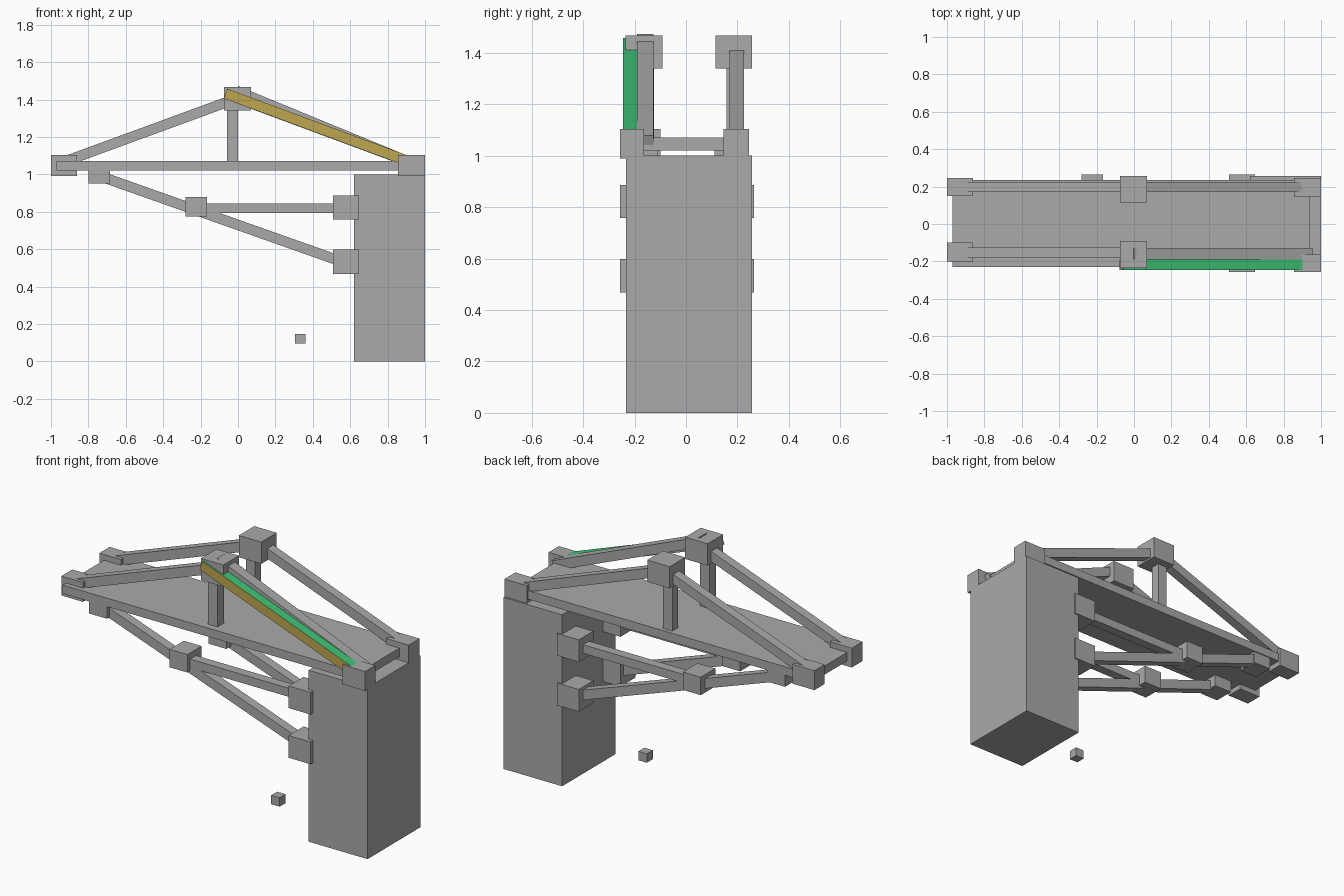
import bpy, math
from mathutils import Vector

if "Cube" in bpy.data.objects:
    bpy.data.objects.remove(bpy.data.objects["Cube"])


def material(name, rgb):
    m = bpy.data.materials.new(name)
    m.diffuse_color = (*rgb, 1)
    m.use_nodes = True
    m.node_tree.nodes["Principled BSDF"].inputs["Base Color"].default_value = m.diffuse_color
    return m


GREY = material("stone_grey", (0.40, 0.40, 0.40))
GOLD = material("gold", (0.515, 0.381, 0.08))
GREEN = material("green", (0.051, 0.552, 0.181))


def prism(name, profile, y0, y1):
    """Extrude a four-point x/z profile along y."""
    verts = [(x, y, z) for y in (y0, y1) for x, z in profile]
    faces = [(0, 1, 2, 3), (7, 6, 5, 4)] + [
        (i, i + 4, (i + 1) % 4 + 4, (i + 1) % 4) for i in range(4)]
    me = bpy.data.meshes.new(name)
    me.from_pydata(verts, [], faces)
    me.materials.append(GREY)
    ob = bpy.data.objects.new(name, me)
    bpy.context.collection.objects.link(ob)
    return ob


def box(name, x0, x1, y0, y1, z0, z1):
    return prism(name, [(x0, z0), (x1, z0), (x1, z1), (x0, z1)], y0, y1)


def beam(name, a, b, y0, y1, t=0.055):
    """Square-ended beam between two x/z points."""
    a, b = Vector(a), Vector(b)
    d = (b - a).normalized()
    n = Vector((-d.y, d.x)) * t / 2
    return prism(name, [a - n, b - n, b + n, a + n], y0, y1)


# Pillar, deck and small loose block
box("pillar", 0.62, 1.0, -0.234, 0.256, 0, 1.0)
box("deck", -0.97, 0.94, -0.23, 0.235, 1.02, 1.07)
box("loose_block", 0.305, 0.36, -0.13, -0.075, 0.095, 0.147)

# Upper trusses: joints, post and left rafter on each side
for side, left, right, apex, post, rafter in (
        ("front", (-0.20, -0.10), (-0.257, -0.163), (-0.235, -0.092),
         (-0.19, -0.13), (-0.18, -0.125)),
        ("back", (0.15, 0.245), (0.145, 0.245), (0.115, 0.257),
         (0.158, 0.212), (0.17, 0.225))):
    box(side + "_left_joint", -1.0, -0.86, *left, 0.99, 1.103)
    box(side + "_right_joint", 0.855, 1.0, *right, 0.99, 1.103)
    box(side + "_apex_joint", -0.075, 0.07, *apex, 1.34, 1.467)
    box(side + "_post", -0.06, 0.0, *post, 1.05, 1.37)
    beam(side + "_left_rafter", (-0.95, 1.06), (-0.03, 1.397), *rafter)

# Right rafters
beam("back_right_rafter", (0.02, 1.398), (0.90, 1.072), 0.17, 0.225)
beam("front_right_rafter", (-0.01, 1.447), (0.945, 1.054), -0.19, -0.127)

# Painted outer rafter: gold front, green top, grey elsewhere
painted = beam("painted_rafter", (-0.067, 1.432), (0.895, 1.076), -0.245, -0.19)
painted.data.materials.append(GOLD)
painted.data.materials.append(GREEN)
for p in painted.data.polygons:
    if p.normal.y < -0.9:
        p.material_index = 1
    elif p.normal.z > 0.7:
        p.material_index = 2

# Lower braces: joints, sloping strut and level strut on each side
for side, hanger, mid, wall, strut in (
        ("front", (-0.23, -0.11), (-0.23, -0.10), (-0.257, -0.12), (-0.205, -0.15)),
        ("back", (0.11, 0.23), (0.13, 0.264), (0.13, 0.264), (0.17, 0.225))):
    box(side + "_hanger_joint", -0.80, -0.685, *hanger, 0.95, 1.03)
    box(side + "_middle_joint", -0.28, -0.165, *mid, 0.775, 0.88)
    box(side + "_upper_wall_joint", 0.507, 0.648, *wall, 0.758, 0.887)
    box(side + "_lower_wall_joint", 0.507, 0.648, *wall, 0.468, 0.598)
    beam(side + "_sloping_strut", (-0.74, 0.991), (0.57, 0.528), *strut)
    beam(side + "_level_strut", (-0.22, 0.819), (0.58, 0.819), *strut, 0.05)
